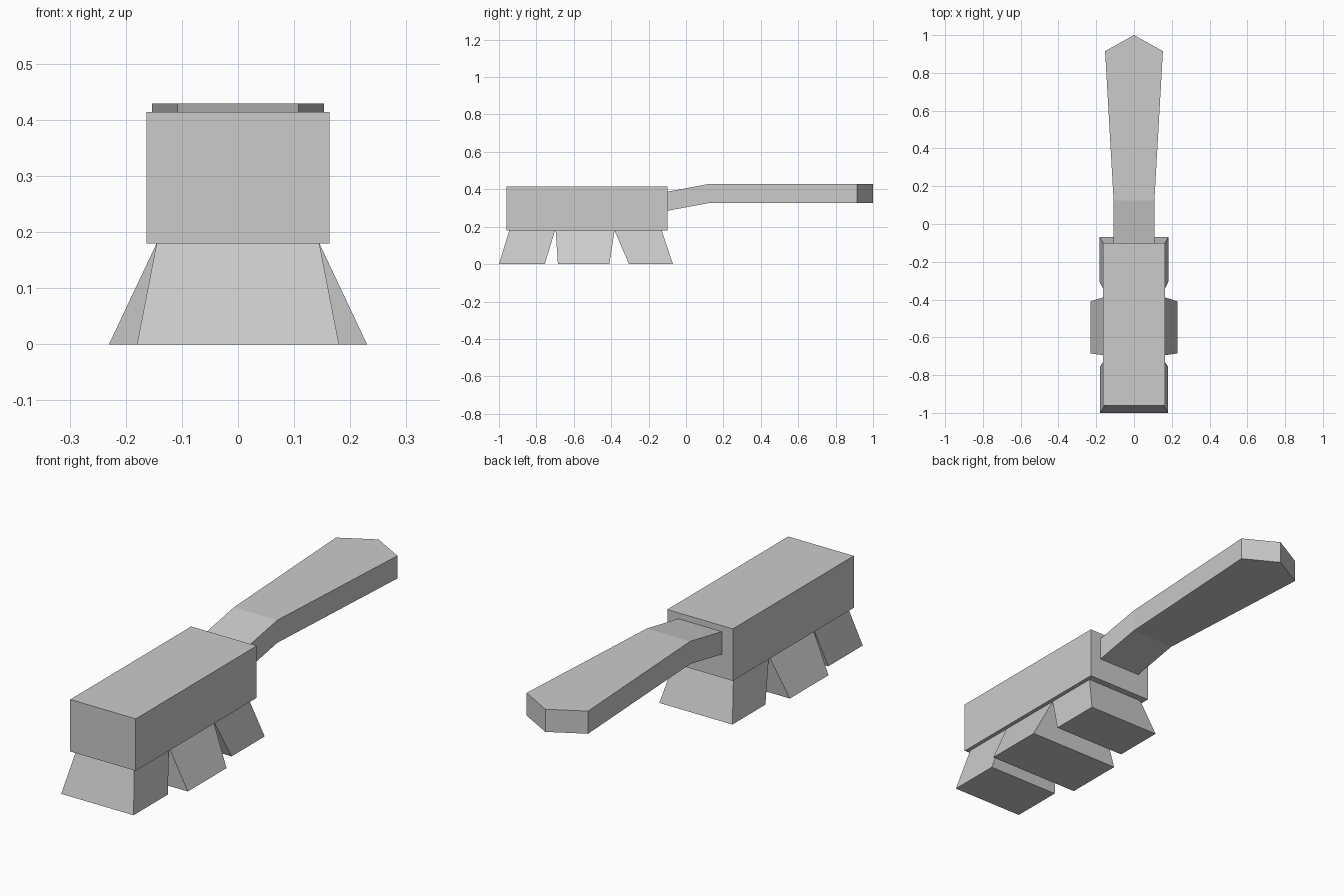
import bpy

cube = bpy.data.objects.get("Cube")
if cube:
    bpy.data.objects.remove(cube, do_unlink=True)

grey = bpy.data.materials.new("plain_grey")
grey.use_nodes = True
colour = (0.6, 0.6, 0.6, 1)
grey.diffuse_color = colour
grey.node_tree.nodes["Principled BSDF"].inputs["Base Color"].default_value = colour


def loft(name, rings):
    """Join equal-length rings of points (counter-clockwise about the path) and cap the ends."""
    n = len(rings[0])
    verts = [p for ring in rings for p in ring]
    faces = [tuple(reversed(range(n))), tuple(range(len(verts) - n, len(verts)))]
    for r in range(len(rings) - 1):
        for i in range(n):
            j = (i + 1) % n
            faces.append((r * n + i, r * n + j, (r + 1) * n + j, (r + 1) * n + i))
    mesh = bpy.data.meshes.new(name)
    mesh.from_pydata(verts, [], faces)
    mesh.materials.append(grey)
    obj = bpy.data.objects.new(name, mesh)
    bpy.context.collection.objects.link(obj)
    return obj


def rect(half, front, back, z):
    return [(-half, front, z), (half, front, z), (half, back, z), (-half, back, z)]


# Brush head
HEAD_BOTTOM = 0.18
loft("brush_head", [rect(0.163, -0.96, -0.1, HEAD_BOTTOM),
                    rect(0.163, -0.96, -0.1, 0.414)])

# Flared bristle tufts: half width, front and back at the floor, then at the head
tufts = {
    "front_bristles": ((0.18, -1.0, -0.755), (0.145, -0.945, -0.70)),
    "middle_bristles": ((0.23, -0.685, -0.41), (0.145, -0.697, -0.382)),
    "rear_bristles": ((0.182, -0.305, -0.07), (0.145, -0.382, -0.13)),
}
for name, (floor, top) in tufts.items():
    loft(name, [rect(*floor, 0), rect(*top, HEAD_BOTTOM)])

# Handle: half width, y and bottom height of each section, ending in a point
THICK = 0.102
sections = [(0.108, -0.1, 0.285), (0.108, 0.125, 0.327), (0.153, 0.915, 0.327)]
rings = []
for half, y, z in sections:
    rings.append([(half, y, z), (0, y, z), (-half, y, z),
                  (-half, y, z + THICK), (0, y, z + THICK), (half, y, z + THICK)])
handle = loft("handle", rings)
for v in handle.data.vertices:
    if v.co.y > 0.9 and abs(v.co.x) < 0.01:
        v.co.y = 1.0

# Split the pointed end cap into its two flat facets
import bmesh
bm = bmesh.new()
bm.from_mesh(handle.data)
tip = [v for v in bm.verts if v.co.y > 0.99]
bmesh.ops.connect_verts(bm, verts=tip)
bmesh.ops.recalc_face_normals(bm, faces=bm.faces)
bm.to_mesh(handle.data)
bm.free()
